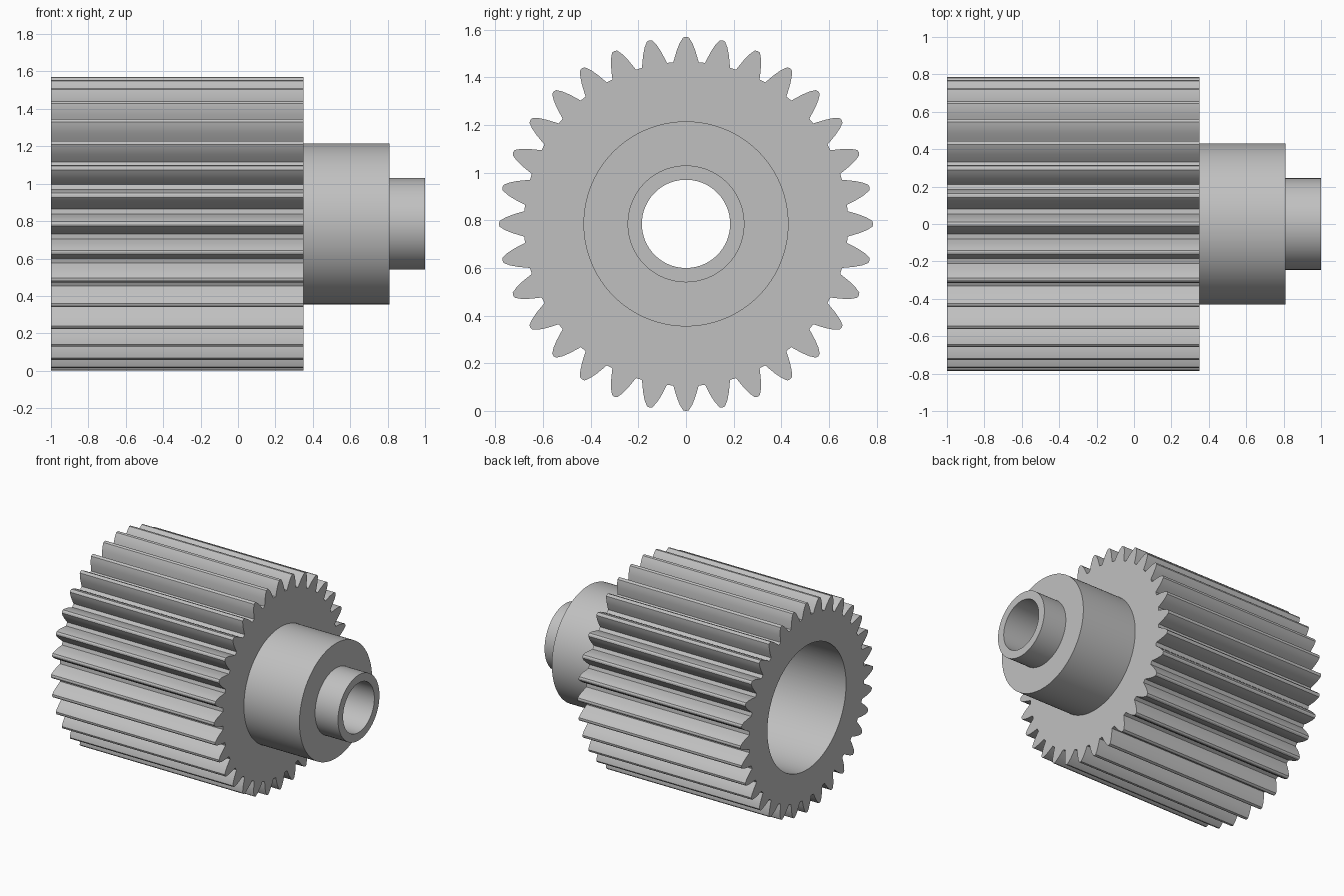
import bpy
import bmesh
from math import sin, cos, radians, tau

cube = bpy.data.objects.get("Cube")
if cube:
    bpy.data.objects.remove(cube, do_unlink=True)

TEETH = 32
AXIS_Z = 0.785
BORE, HOLE = 0.465, 0.185      # wide rear bore, narrow shaft hole
GEAR_END, WEB = 0.35, 0.25     # gear front face, inner end of the wide bore

steel = bpy.data.materials.new("plain grey metal")
steel.use_nodes = True
grey = (0.53, 0.53, 0.53, 1)
steel.diffuse_color = grey
steel.node_tree.nodes["Principled BSDF"].inputs["Base Color"].default_value = grey


def ring_solid(name, angles, loops):
    """Bridge closed rings (x, radii) around the x axis into a ring-shaped solid."""
    bm = bmesh.new()
    n = len(angles)
    rings = []
    for x, radii in loops:
        if not isinstance(radii, list):
            radii = [radii] * n
        rings.append([bm.verts.new((x, r * sin(a), AXIS_Z + r * cos(a)))
                      for r, a in zip(radii, angles)])
    for i, ring in enumerate(rings):
        after = rings[(i + 1) % len(rings)]
        for k in range(n):
            m = (k + 1) % n
            bm.faces.new((ring[k], ring[m], after[m], after[k]))
    bmesh.ops.recalc_face_normals(bm, faces=bm.faces)
    mesh = bpy.data.meshes.new(name)
    bm.to_mesh(mesh)
    bm.free()
    mesh.materials.append(steel)
    obj = bpy.data.objects.new(name, mesh)
    bpy.context.collection.objects.link(obj)
    bpy.ops.object.select_all(action="DESELECT")
    obj.select_set(True)
    bpy.context.view_layer.objects.active = obj
    bpy.ops.object.shade_smooth_by_angle(angle=radians(25))
    return obj


# Tooth outline: half flank (radius, half angle in degrees), mirrored about the tip
flank = [(0.68, 4.5), (0.70, 3.9), (0.73, 3.0), (0.76, 1.95), (0.782, 0.85)]
tooth = ([(r, -a) for r, a in flank] + [(AXIS_Z, 0)]
         + [(r, a) for r, a in reversed(flank)])
outline = [(r, radians(a) + tau * t / TEETH) for t in range(TEETH) for r, a in tooth]
tooth_radii = [r for r, a in outline]

# Toothed body with its wide bore and the web that closes it
ring_solid("gear_body", [a for r, a in outline],
           [(GEAR_END, tooth_radii), (-1, tooth_radii), (-1, BORE),
            (WEB, BORE), (WEB, HOLE), (GEAR_END, HOLE)])

# Stepped hub: thick collar and thin end sleeve
ring_solid("stepped_hub", [tau * k / 128 for k in range(128)],
           [(GEAR_END, HOLE), (1, HOLE), (1, 0.245),
            (0.81, 0.245), (0.81, 0.43), (GEAR_END, 0.43)])
